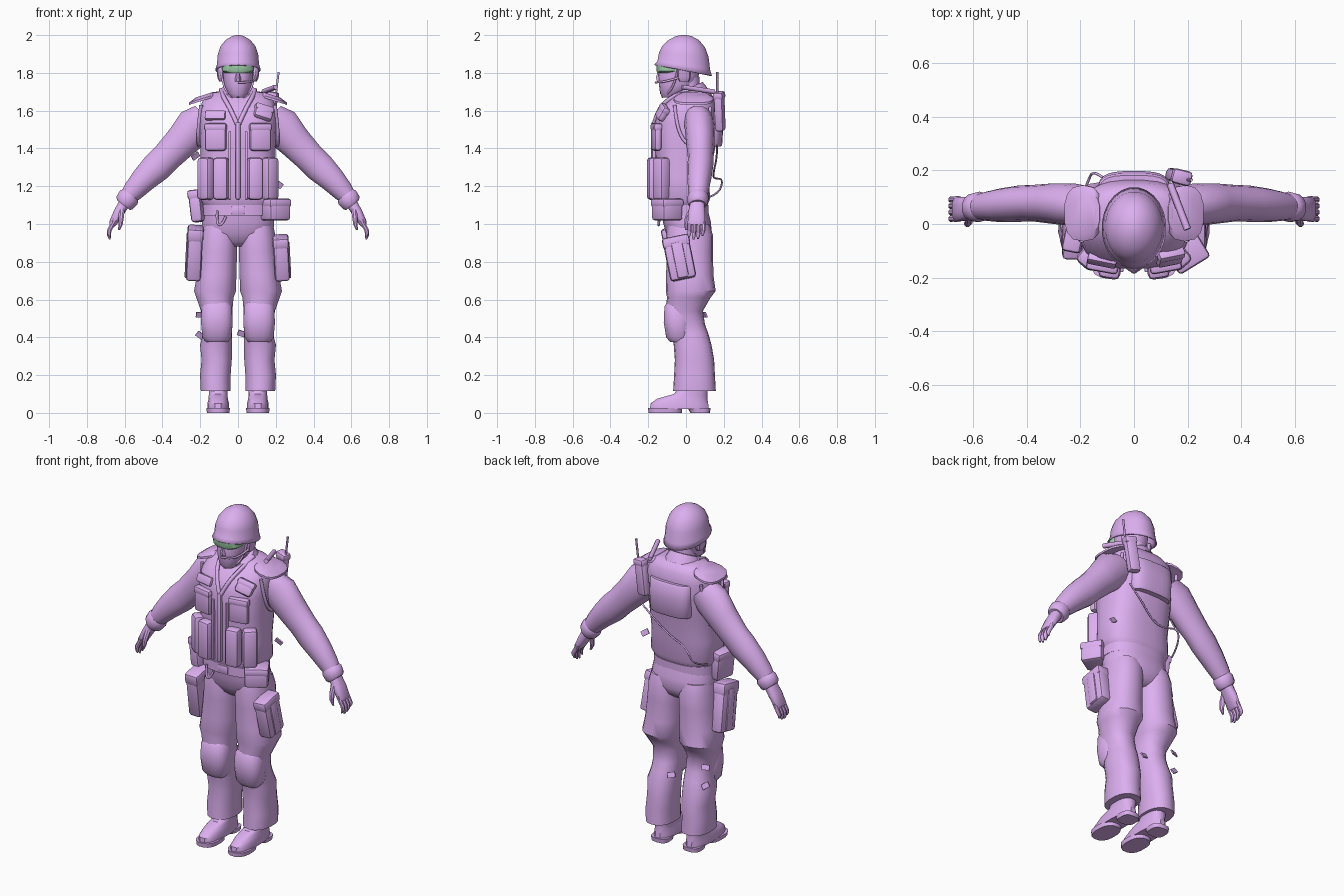
import bpy, bmesh, math
from mathutils import Vector, Matrix, Euler

def material(name, rgb):
    m = bpy.data.materials.new(name)
    m.diffuse_color = (*rgb, 1)
    return m

LILAC = material("lilac", (0.72, 0.43, 0.87))
GREEN = material("lens_green", (0.38, 0.66, 0.43))

def finish(name, bm, mat=LILAC):
    bmesh.ops.recalc_face_normals(bm, faces=bm.faces[:])
    me = bpy.data.meshes.new(name)
    bm.to_mesh(me)
    bm.free()
    ob = bpy.data.objects.new(name, me)
    bpy.context.collection.objects.link(ob)
    me.materials.append(mat)
    return ob

def loft(name, rings, n=16, p=2.0, tx=0, ty=0, shell=0, mat=LILAC):
    """Skin through rings (x, y, z, rx, ry[, own tilt about x])."""
    bm = bmesh.new()
    loops = []
    for x, y, z, rx, ry, *t in rings:
        rot = Euler((t[0] if t else tx, ty, 0)).to_matrix()
        loop = []
        for i in range(n):
            a = 2 * math.pi * (i + 0.5) / n
            c, s = math.cos(a), math.sin(a)
            v = Vector((rx * math.copysign(abs(c) ** (2 / p), c),
                        ry * math.copysign(abs(s) ** (2 / p), s), 0))
            loop.append(bm.verts.new(Vector((x, y, z)) + rot @ v))
        loops.append(loop)
    for a, b in zip(loops, loops[1:]):
        for i in range(n):
            bm.faces.new((a[i], a[(i + 1) % n], b[(i + 1) % n], b[i]))
    bm.faces.new(loops[-1])
    if not shell:
        bm.faces.new(loops[0])
    ob = finish(name, bm, mat)
    if shell:
        mod = ob.modifiers.new("thickness", "SOLIDIFY")
        mod.thickness = shell
    return ob

def box(name, loc, size, rot=(0, 0, 0), bevel=0.008):
    bm = bmesh.new()
    bmesh.ops.create_cube(bm, size=1, matrix=Matrix.Diagonal((*size, 1)))
    if bevel:
        bmesh.ops.bevel(bm, geom=bm.edges[:], offset=min(bevel, min(size) * 0.4),
                        segments=2, affect="EDGES", profile=0.5)
    ob = finish(name, bm)
    ob.location, ob.rotation_euler = loc, rot
    return ob

def pouch(name, loc, size, rot=(0, 0, 0), flap=0.3):
    """Rounded bag with a slightly overlapping top flap."""
    box(name, loc, size, rot, 0.018)
    w, d, h = size
    up = Euler(rot).to_matrix() @ Vector((0, 0, h * (0.5 - flap / 2) + 0.002))
    box(name + "_flap", Vector(loc) + up, (w + 0.006, d + 0.006, h * flap), rot, 0.014)

def tube(name, pts, r, mat=LILAC):
    cu = bpy.data.curves.new(name, "CURVE")
    cu.dimensions, cu.bevel_depth, cu.bevel_resolution, cu.use_fill_caps = "3D", r, 1, True
    cu.resolution_u = 4
    sp = cu.splines.new("NURBS")
    sp.points.add(len(pts) - 1)
    for q, co in zip(sp.points, pts):
        q.co = (*co, 1)
    sp.use_endpoint_u, sp.order_u = True, min(3, len(pts))
    ob = bpy.data.objects.new(name, cu)
    bpy.context.collection.objects.link(ob)
    cu.materials.append(mat)

# Head, helmet and face gear
loft("head", [(0, -.085, 1.67, .035, .04), (0, -.075, 1.69, .055, .062), (0, -.045, 1.735, .074, .098),
              (0, -.04, 1.79, .08, .108), (0, -.03, 1.84, .085, .105), (0, -.02, 1.89, .08, .1)], 18, 2.2)
loft("neck", [(0, .02, 1.60, .07, .075), (0, .01, 1.68, .06, .065), (0, .0, 1.78, .062, .07)], 14)
loft("nose", [(0, -.13, 1.755, .02, .025), (0, -.135, 1.775, .016, .026), (0, -.135, 1.81, .008, .015)], 8)
loft("helmet", [(0, -.015, 1.815, .121, .156, -.19), (0, -.012, 1.84, .113, .142, -.15),
                (0, -.012, 1.895, .108, .133, -.08), (0, -.012, 1.94, .094, .114, -.04),
                (0, -.012, 1.975, .065, .08, 0), (0, -.012, 1.993, .035, .045, 0),
                (0, -.012, 2.0, .012, .015, 0)], 24, shell=.008)
loft("goggles", [(0, -.085, 1.80, .07, .066), (0, -.085, 1.81, .085, .072), (0, -.085, 1.842, .088, .072)],
     20, 2.5, mat=GREEN)
for s, side in ((1, "left"), (-1, "right")):
    loft("ear_cup_" + side, [(s * .085, -.01, 1.755, .015, .025), (s * .09, -.01, 1.775, .02, .035),
                             (s * .095, -.01, 1.83, .02, .035)], 10, 2.5)
    tube("chin_strap_" + side, [(s * .092, -.04, 1.83), (s * .082, -.06, 1.74), (s * .05, -.10, 1.685),
                                (0, -.125, 1.672)], .006)
tube("microphone_boom", [(.1, -.02, 1.78), (.085, -.10, 1.755), (.05, -.155, 1.75), (0, -.16, 1.75)], .006)

# Vest body and collar
loft("vest", [(0, -.015, 1.10, .185, .13), (0, -.015, 1.13, .205, .142), (0, -.015, 1.25, .2, .14),
              (0, -.005, 1.40, .2, .16), (0, 0, 1.53, .205, .168), (0, .012, 1.61, .205, .152),
              (0, .035, 1.66, .185, .118), (0, .04, 1.695, .145, .09), (0, .04, 1.705, .09, .06)], 28, 2.7)
loft("collar", [(0, .015, 1.655, .115, .12), (0, .01, 1.685, .1, .108), (0, .005, 1.715, .085, .092)],
     20, tx=.42)
box("vest_zip", (0, -.172, 1.335), (.025, .025, .41))
loft("back_panel", [(0, .12, 1.41, .125, .066), (0, .12, 1.42, .132, .072), (0, .12, 1.52, .135, .078),
                    (0, .118, 1.595, .135, .072), (0, .118, 1.605, .128, .064)], 24, 3.2)
for s, side in ((1, "left"), (-1, "right")):
    tube("lapel_" + side, [(s * .005, -.17, 1.53), (s * .04, -.15, 1.61), (s * .085, -.06, 1.685),
                           (s * .09, .02, 1.71)], .012)
    loft("shoulder_flap_" + side, [(s * .19, .04, 1.652, .075, .105), (s * .19, .04, 1.664, .075, .105),
                                   (s * .175, .04, 1.685, .05, .075)], 14, 2.6, ty=s * .3)
    box("zip_border_" + side, (s * .045, -.17, 1.31), (.012, .02, .36), (0, 0, s * .05), .004)
    pouch("chest_pocket_" + side, (s * .118, -.157, 1.46), (.115, .04, .145), (0, 0, s * .18))
    box("magazine_inner_" + side, (s * .09, -.17, 1.24), (.082, .07, .225), (0, 0, s * .15), .02)
    box("magazine_outer_" + side, (s * .168, -.128, 1.24), (.08, .075, .225), (0, 0, s * .7), .02)
    # Armhole edge
    tube("armhole_" + side, [(s * .195, -.06, 1.63), (s * .212, -.05, 1.5), (s * .208, .02, 1.40),
                             (s * .208, .11, 1.46), (s * .19, .13, 1.62)], .01)
pouch("shoulder_pouch", (.135, -.125, 1.59), (.1, .04, .08), (-.5, .3, .2), .5)
box("shoulder_patch", (-.12, -.138, 1.575), (.11, .03, .05), (-.4, 0, -.2))

# Radio, handset and cable on the back
pouch("radio", (.165, .178, 1.595), (.07, .05, .21), (0, .15, -.25), .2)
tube("antenna", [(.2, .165, 1.68), (.215, .165, 1.805)], .006)
tube("handset", [(.135, .15, 1.70), (.2, -.02, 1.725)], .014)
tube("cable", [(.17, .165, 1.42), (.1, .165, 1.36), (0, .145, 1.27), (-.08, .145, 1.24), (-.15, .2, 1.24),
               (-.17, .17, 1.15), (-.2, .08, 1.13)], .005)

# Belt and hip pouches
loft("belt", [(0, -.012, 1.045, .19, .132), (0, -.012, 1.1, .19, .132)], 28, 2.5)
box("belt_buckle", (0, -.14, 1.072), (.07, .015, .045))
tube("belt_ring", [(-.11, -.14, 1.07), (-.115, -.145, 1.0), (-.085, -.145, .99), (-.065, -.14, 1.04)], .007)
pouch("hip_pouch_left", (.195, -.1, 1.075), (.13, .125, .115), (0, 0, .55), .4)
pouch("hip_pouch_right", (-.215, -.04, 1.095), (.065, .13, .17), (0, -.12, -.2))

# Trousers
loft("hips", [(0, -.01, 1.09, .18, .122), (0, .005, 1.01, .193, .128), (0, .015, .95, .188, .122),
              (0, .018, .905, .14, .1), (0, .018, .88, .06, .07)], 24, 2.4)
for s, side in ((1, "left"), (-1, "right")):
    leg = [(.098, .015, 1.0, .088, .11), (.1, .018, .94, .099, .125), (.105, .02, .85, .101, .123),
           (.113, .02, .73, .106, .125),
           (.122, .025, .645, .112, .132), (.122, .015, .61, .1, .115), (.113, -.01, .54, .084, .1),
           (.108, .0, .47, .079, .1), (.108, .02, .42, .078, .098), (.116, .035, .36, .086, .1),
           (.113, .045, .28, .081, .104), (.12, .045, .2, .082, .108), (.118, .045, .115, .08, .113)]
    loft("trouser_leg_" + side, [(s * x, y, z, a, b) for x, y, z, a, b in leg], 18, 2.3)
    loft("knee_pad_" + side, [(s * .112, -.035, .375, .058, .05), (s * .112, -.04, .4, .078, .066),
                              (s * .112, -.045, .48, .085, .074), (s * .112, -.045, .565, .08, .07),
                              (s * .112, -.04, .595, .06, .05)], 16, 2.6)
    # Boots
    loft("boot_" + side, [(s * .105, -.035, .02, .058, .158), (s * .105, -.035, .05, .058, .155),
                          (s * .105, -.02, .075, .052, .135), (s * .105, .025, .1, .05, .09),
                          (s * .105, .045, .16, .052, .07)], 16, 2.5)
    loft("boot_sole_" + side, [(s * .105, -.11, 0, .06, .09), (s * .105, -.11, .025, .064, .092)], 16, 2.5)
    loft("boot_heel_" + side, [(s * .105, .075, 0, .052, .052), (s * .105, .07, .025, .056, .06)], 14, 3)
    # Sleeves
    arm = [(.16, .065, 1.56, .095, .075), (.225, .072, 1.518, .108, .08), (.3, .076, 1.435, .092, .076),
           (.38, .078, 1.352, .082, .068), (.43, .076, 1.302, .083, .068), (.5, .07, 1.235, .07, .063),
           (.555, .066, 1.175, .058, .054), (.585, .064, 1.14, .046, .046)]
    loft("sleeve_" + side, [(s * x, y, z, a, b) for x, y, z, a, b in arm], 14, ty=-s * .78)
    cuff = [(.568, .064, 1.155, .05, .05), (.578, .064, 1.142, .06, .057), (.6, .062, 1.112, .056, .053),
            (.606, .062, 1.1, .045, .045)]
    loft("cuff_" + side, [(s * x, y, z, a, b) for x, y, z, a, b in cuff], 14, ty=-s * .65)
    # Hands
    loft("palm_" + side, [(s * .595, .06, 1.12, .032, .036), (s * .632, .057, 1.06, .028, .046),
                          (s * .662, .055, 1.005, .022, .046), (s * .668, .055, .992, .014, .04)],
         12, 2.5, ty=-s * .5)
    for k, dz in enumerate((.012, 0, .004, .02)):
        y = .02 + k * .024
        loft(f"finger_{side}_{k}", [(s * .655, y, 1.015, .014, .013), (s * .682, y, .965, .013, .012),
                                    (s * .683, y - .003, .935 + dz, .011, .01),
                                    (s * .679, y - .005, .918 + dz, .005, .005)], 8, ty=-s * .2)
    loft("thumb_" + side, [(s * .615, .035, 1.085, .018, .018), (s * .618, .008, 1.035, .015, .015),
                           (s * .622, .0, .995, .012, .012), (s * .63, .002, .968, .006, .006)], 8)
    # Thigh pouches
    tilt = (.2, -s * .05, 0)
    mid, tall = (.82, .23) if s > 0 else (.845, .28)
    pouch("thigh_pouch_" + side, (s * .23, -.035, mid), (.08, .14, tall), tilt, .25)
    box("thigh_pouch_rib_" + side, (s * .265, -.032, mid - .01), (.025, .06, tall - .04), tilt)

# Loose strap ends
for k, (loc, rot) in enumerate([((-.2, .1, .52), 0), ((-.2, .1, .41), .6), ((.02, .11, .42), .3),
                                ((-.225, .06, 1.36), -.6), ((.215, .08, 1.21), .6)]):
    box(f"strap_end_{k}", loc, (.045, .008, .03), (.4, rot, .3), 0)

bpy.ops.object.select_all(action="DESELECT")
for ob in bpy.data.objects:
    if ob.type == "MESH":
        ob.select_set(True)
        bpy.context.view_layer.objects.active = ob
bpy.ops.object.shade_smooth_by_angle(angle=math.radians(40))
